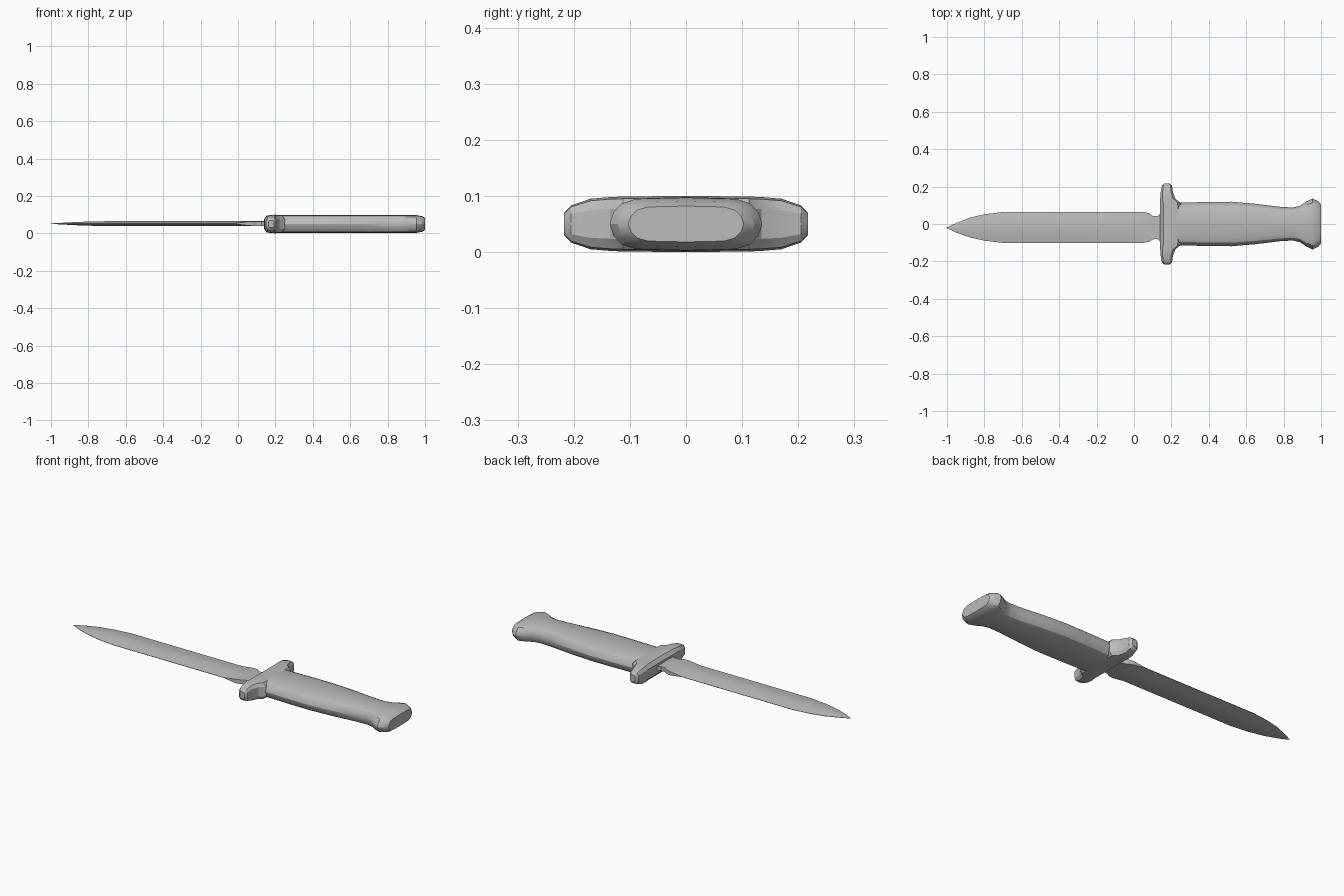
import bpy, bmesh

ZC = 0.05  # height of the mid plane

grey = bpy.data.materials.new("steel_grey")
grey.diffuse_color = (0.5, 0.5, 0.5, 1)


def loft(name, rings):
    """Skin a list of equal-length closed rings and cap both ends."""
    bm = bmesh.new()
    vs = [[bm.verts.new(p) for p in r] for r in rings]
    n = len(vs[0])
    for a, b in zip(vs, vs[1:]):
        for i in range(n):
            j = (i + 1) % n
            bm.faces.new((a[i], a[j], b[j], b[i]))
    bm.faces.new(vs[0])
    bm.faces.new(vs[-1])
    bmesh.ops.remove_doubles(bm, verts=bm.verts[:], dist=1e-5)
    bmesh.ops.recalc_face_normals(bm, faces=bm.faces[:])
    me = bpy.data.meshes.new(name)
    bm.to_mesh(me)
    bm.free()
    ob = bpy.data.objects.new(name, me)
    bpy.context.collection.objects.link(ob)
    me.materials.append(grey)
    bpy.ops.object.select_all(action='DESELECT')
    ob.select_set(True)
    bpy.context.view_layer.objects.active = ob
    bpy.ops.object.shade_smooth_by_angle(angle=0.45)
    return ob


def mirrored(quarter):
    """Full ring from a quarter profile running (1,0) -> (0,1)."""
    half = quarter + [(-a, b) for a, b in reversed(quarter[:-1])]
    return half + [(a, -b) for a, b in reversed(half[1:-1])]


# Blade: x, upper edge, lower edge, half thickness, edge half thickness
blade = [(-1.0, -0.018, -0.022, 0.001, 0.0005), (-0.95, 0.005, -0.046, 0.004, 0.001),
         (-0.88, 0.033, -0.071, 0.008, 0.001), (-0.80, 0.052, -0.089, 0.011, 0.001),
         (-0.70, 0.064, -0.101, 0.013, 0.001), (-0.02, 0.064, -0.101, 0.014, 0.001),
         (0.05, 0.064, -0.101, 0.014, 0.010), (0.08, 0.058, -0.095, 0.014, 0.012),
         (0.10, 0.044, -0.082, 0.014, 0.012), (0.125, 0.042, -0.080, 0.014, 0.012),
         (0.14, 0.055, -0.092, 0.014, 0.012), (0.17, 0.055, -0.092, 0.014, 0.012)]
rings = []
for x, t, b, h, e in blade:
    m, r = (t + b) / 2, (t - b) * 0.12
    rings.append([(x, y, ZC + 0.002 + z) for y, z in
                  ((t, e), (m + r, h), (m - r, h), (b, e),
                   (b, -e), (m - r, -h), (m + r, -h), (t, -e))])
loft("blade", rings)

# Guard: y, left x, right x, half height; lofted tip to tip
side = [(0.217, 0.163, 0.192, 0.020), (0.205, 0.150, 0.203, 0.033),
        (0.170, 0.143, 0.208, 0.045), (0.135, 0.140, 0.222, 0.048),
        (0.112, 0.140, 0.250, 0.049), (0.0, 0.140, 0.255, 0.050)]
stations = side + [(-y, a, b, h) for y, a, b, h in reversed(side[:-1])]
sec = mirrored([(1, 0), (1, 0.55), (0.7, 0.92), (0, 1)])
loft("guard", [[((a + b) / 2 + u * (b - a) / 2, y, ZC + v * h) for u, v in sec]
               for y, a, b, h in stations])

# Handle with flared pommel: x, half width, half height
handle = [(0.20, 0.116, 0.047), (0.25, 0.114, 0.048), (0.40, 0.118, 0.048),
          (0.52, 0.119, 0.048), (0.65, 0.108, 0.048), (0.78, 0.092, 0.048),
          (0.85, 0.088, 0.048), (0.89, 0.098, 0.048), (0.92, 0.120, 0.048),
          (0.955, 0.136, 0.047), (0.985, 0.122, 0.041), (1.0, 0.103, 0.032)]
sec = mirrored([(1, 0), (0.95, 0.45), (0.84, 0.78), (0.66, 0.95), (0, 1)])
loft("handle", [[(x, u * w, ZC + v * h) for u, v in sec] for x, w, h in handle])
